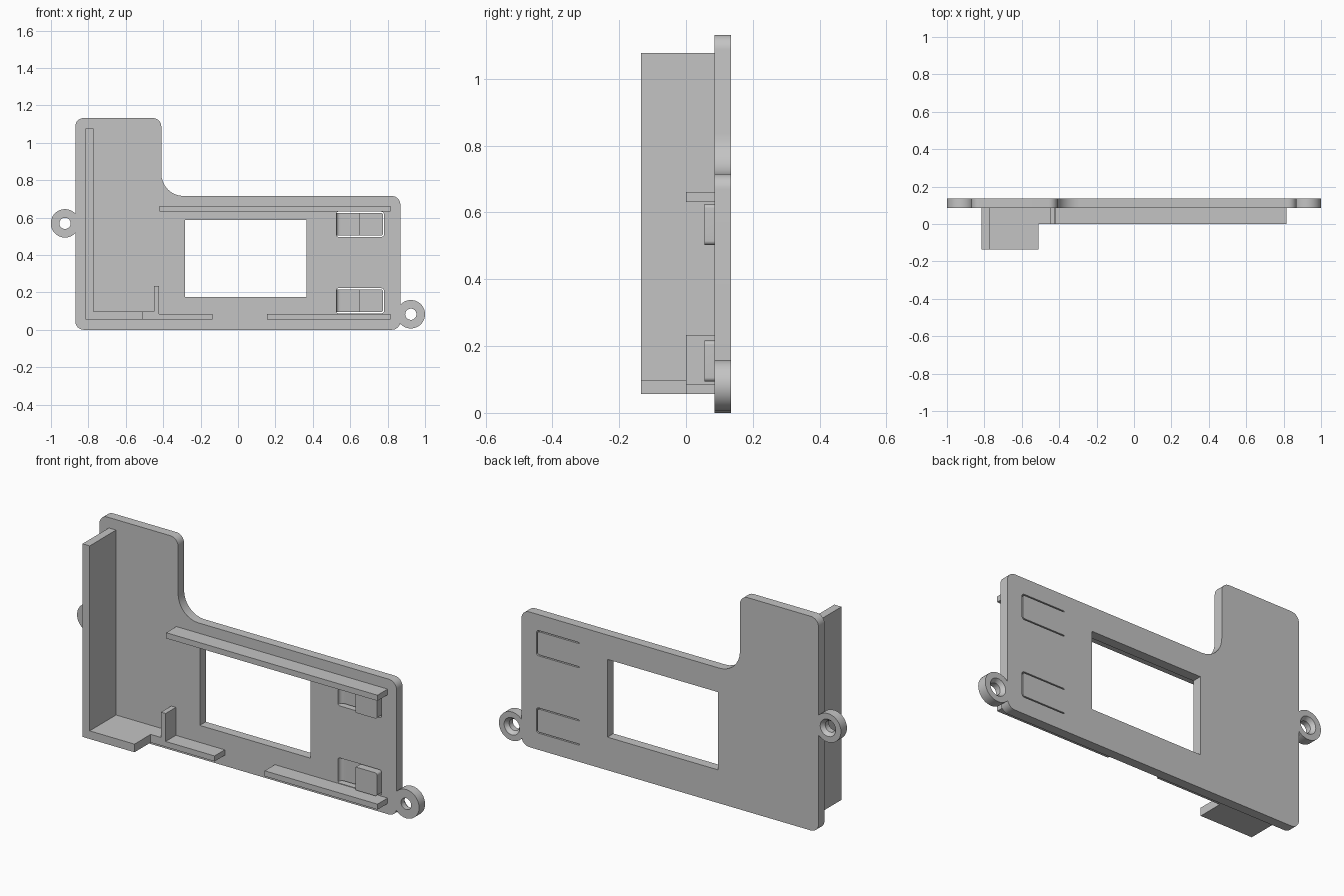
import bpy
import bmesh
import math
from mathutils import Vector

cube = bpy.data.objects.get("Cube")
if cube:
    bpy.data.objects.remove(cube, do_unlink=True)

grey = bpy.data.materials.new("light grey")
grey.use_nodes = True
GREY = (0.55, 0.55, 0.55, 1)
grey.diffuse_color = GREY
grey.node_tree.nodes["Principled BSDF"].inputs["Base Color"].default_value = GREY

FRONT, BACK = 0.085, 0.135   # plate faces


def rounded(corners, steps=8):
    """Turn (a, b, radius) corners into a filleted outline."""
    out = []
    n = len(corners)
    for i, (a, b, r) in enumerate(corners):
        p = Vector((a, b))
        if r == 0:
            out.append(p)
            continue
        u = (Vector(corners[i - 1][:2]) - p).normalized()
        v = (Vector(corners[(i + 1) % n][:2]) - p).normalized()
        centre = p + (u + v) * r
        for k in range(steps + 1):
            t = k / steps * math.pi / 2
            out.append(centre - v * r * math.cos(t) - u * r * math.sin(t))
    return out


def extrude(name, outline, start, depth):
    """Extrude an outline; start maps 2D to 3D, depth is the sweep vector."""
    bm = bmesh.new()
    face = bm.faces.new([bm.verts.new(start(p)) for p in outline])
    moved = bmesh.ops.extrude_face_region(bm, geom=[face])["geom"]
    verts = [g for g in moved if isinstance(g, bmesh.types.BMVert)]
    bmesh.ops.translate(bm, verts=verts, vec=depth)
    bmesh.ops.recalc_face_normals(bm, faces=bm.faces)
    return finish(name, bm)


def finish(name, bm):
    mesh = bpy.data.meshes.new(name)
    bm.to_mesh(mesh)
    bm.free()
    mesh.materials.append(grey)
    obj = bpy.data.objects.new(name, mesh)
    bpy.context.collection.objects.link(obj)
    return obj


def box(name, x0, x1, z0, z1, y0, y1=FRONT, r_left=0, r_right=0):
    return extrude(name, rounded([(x0, z0, r_left), (x1, z0, r_right),
                                  (x1, z1, r_right), (x0, z1, r_left)]),
                   lambda p: (p[0], y0, p[1]), (0, y1 - y0, 0))


def disc(name, x, z, r_front, r_back, y0, y1):
    bm = bmesh.new()
    rings = []
    for r, y in ((r_front, y0), (r_back, y1)):
        angles = [k * math.tau / 40 for k in range(40)]
        rings.append([bm.verts.new((x + r * math.cos(a), y, z + r * math.sin(a)))
                      for a in angles])
        bm.faces.new(rings[-1])
    for k in range(40):
        j = (k + 1) % 40
        bm.faces.new((rings[0][k], rings[0][j], rings[1][j], rings[1][k]))
    bmesh.ops.recalc_face_normals(bm, faces=bm.faces)
    return finish(name, bm)


def combine(target, tool, operation):
    """Apply a boolean and discard the tool."""
    mod = target.modifiers.new("bool", "BOOLEAN")
    mod.operation = operation
    mod.solver = "EXACT"
    mod.object = tool
    bpy.context.view_layer.update()
    graph = bpy.context.evaluated_depsgraph_get()
    mesh = bpy.data.meshes.new_from_object(target.evaluated_get(graph))
    target.modifiers.clear()
    target.data = mesh
    bpy.data.objects.remove(tool, do_unlink=True)


# L-shaped back plate
plate = extrude("back_plate", rounded([
    (-0.87, 0, 0.045), (0.868, 0, 0.045), (0.868, 0.715, 0.045),
    (-0.41, 0.715, 0.12), (-0.41, 1.132, 0.045), (-0.87, 1.132, 0.045)]),
    lambda p: (p[0], FRONT, p[1]), (0, BACK - FRONT, 0))

# Screw ears with countersunk holes
EARS = [(-0.925, 0.569), (0.924, 0.083)]
for x, z in EARS:
    combine(plate, disc("ear", x, z, 0.076, 0.076, FRONT, BACK), "UNION")
for x, z in EARS:
    combine(plate, disc("bore", x, z, 0.03, 0.03, 0, 0.2), "DIFFERENCE")
    combine(plate, disc("sink", x, z, 0.026, 0.047, 0.11, 0.137), "DIFFERENCE")

# Display window
combine(plate, box("window", -0.283, 0.365, 0.175, 0.586, 0, 0.2), "DIFFERENCE")

# Spring clips standing in slotted openings
ARM = 0.108
for name, z in (("lower_clip", 0.155), ("upper_clip", 0.564)):
    combine(plate, box("slot", 0.526, 0.781, z - 0.067, z + 0.067, 0, 0.2,
                       0.01, 0.015), "DIFFERENCE")
    profile = [(0.525, BACK), (0.525, FRONT)] + [
        (0.546 - 0.02 * math.cos(t), ARM - 0.02 + 0.02 * math.sin(t))
        for t in (k * math.pi / 12 for k in range(7))]
    profile += [(0.65, ARM), (0.65, 0.055), (0.775, 0.055), (0.775, BACK)]
    clip = extrude(name, profile, lambda p: (p[0], p[1], z - 0.061), (0, 0, 0.122))
    combine(clip, box("rounding", 0.5, 0.775, z - 0.061, z + 0.061, 0, 0.2,
                      0, 0.012), "INTERSECT")

# Tall side wall and its shelf, one L-shaped piece
extrude("side_wall_and_shelf", [
    (-0.815, 0.056), (-0.511, 0.056), (-0.511, 0.099), (-0.773, 0.099),
    (-0.773, 1.077), (-0.815, 1.077)],
    lambda p: (p[0], -0.135, p[1]), (0, FRONT + 0.135, 0))

# Lower left rail with its upright post
extrude("lower_left_rail", [
    (-0.511, 0.056), (-0.137, 0.056), (-0.137, 0.085), (-0.423, 0.085),
    (-0.423, 0.233), (-0.45, 0.233), (-0.45, 0.099), (-0.511, 0.099)],
    lambda p: (p[0], 0, p[1]), (0, FRONT, 0))
box("lower_right_rail", 0.156, 0.816, 0.056, 0.085, 0)
box("upper_rail", -0.42, 0.816, 0.631, 0.661, 0)

# Smooth the rounded edges only
bpy.ops.object.select_all(action="DESELECT")
for obj in bpy.context.collection.objects:
    if obj.type == "MESH":
        obj.select_set(True)
        bpy.context.view_layer.objects.active = obj
bpy.ops.object.shade_smooth_by_angle(angle=math.radians(30))
